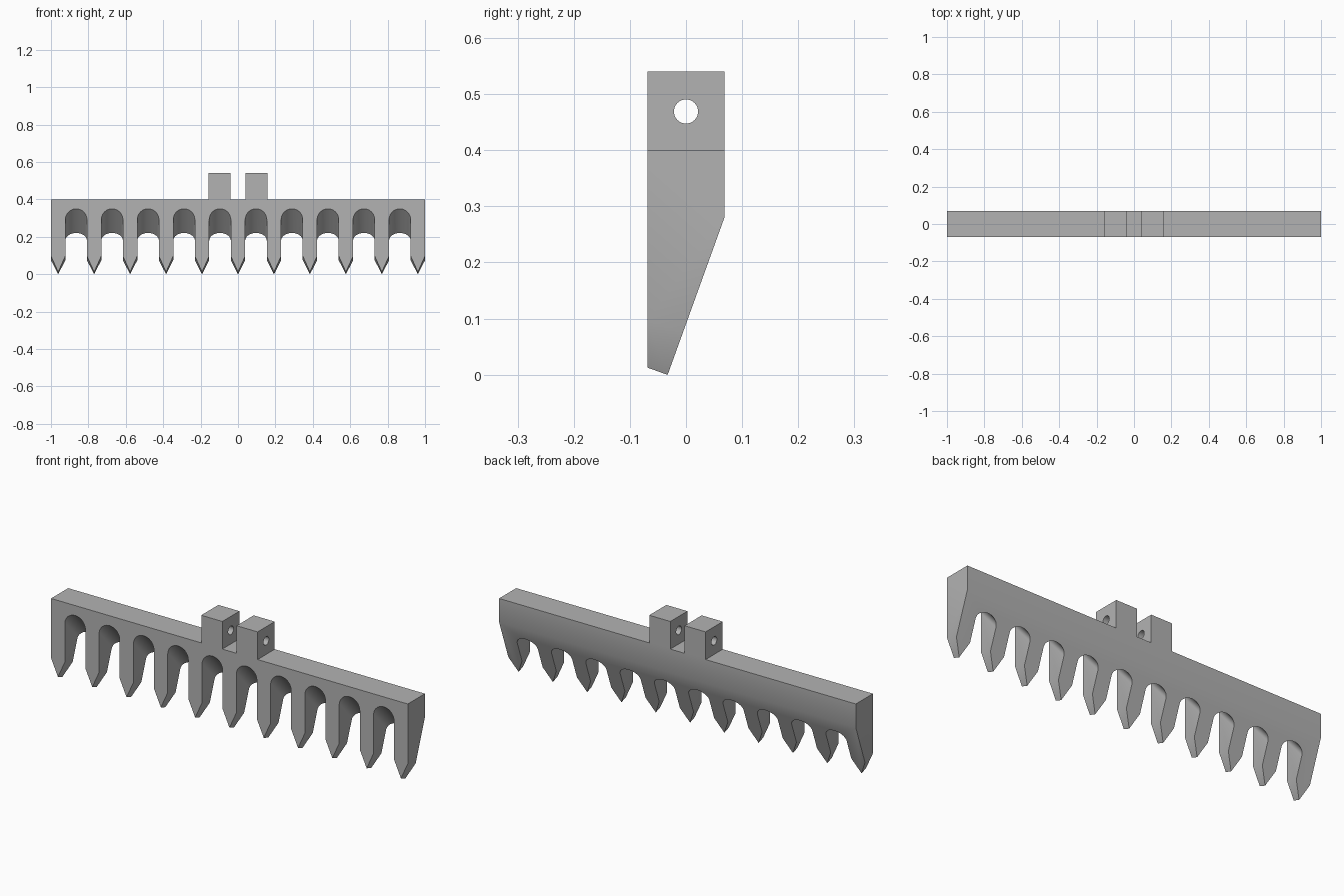
import bpy, bmesh, math

if "Cube" in bpy.data.objects:
    bpy.data.objects.remove(bpy.data.objects["Cube"], do_unlink=True)

DEPTH = 0.0685           # half thickness of the bar
TINES = 11
PITCH = 2 / (TINES - 0.6)
TIP_X = [(i - (TINES - 1) / 2) * PITCH for i in range(TINES)]
HALF = 1 - TIP_X[-1]     # half width of a tine

grey = bpy.data.materials.new("plain grey")
grey.use_nodes = True
colour = (0.45, 0.45, 0.45, 1)
grey.diffuse_color = colour
grey.node_tree.nodes["Principled BSDF"].inputs["Base Color"].default_value = colour


def prisms(name, outlines, place, start, end):
    """Extrude 2D outlines; place maps (u, v, t) to a position."""
    bm = bmesh.new()
    for pts in outlines:
        rings = [[bm.verts.new(place(u, v, t)) for u, v in pts] for t in (start, end)]
        for ring in rings:
            bm.faces.new(ring)
        n = len(pts)
        for i in range(n):
            j = (i + 1) % n
            bm.faces.new((rings[0][i], rings[0][j], rings[1][j], rings[1][i]))
    bmesh.ops.recalc_face_normals(bm, faces=bm.faces)
    mesh = bpy.data.meshes.new(name)
    bm.to_mesh(mesh)
    bm.free()
    mesh.materials.append(grey)
    obj = bpy.data.objects.new(name, mesh)
    bpy.context.collection.objects.link(obj)
    return obj


def sheared(slope):
    """Front outline swept backwards and downwards."""
    return lambda u, v, t: (u, t, v - slope * (t + DEPTH))


def along_x(u, v, t):
    return (t, u, v)


def cut(target, cutter):
    cutter.hide_render = True
    mod = target.modifiers.new("cut", 'BOOLEAN')
    mod.operation = 'DIFFERENCE'
    mod.solver = 'EXACT'
    mod.object = cutter
    bpy.context.view_layer.objects.active = target
    bpy.ops.object.modifier_apply(modifier=mod.name)
    bpy.data.objects.remove(cutter, do_unlink=True)


# Bar with two mounting lugs
lug_half = [(0.04, 0.4), (0.04, 0.54), (0.158, 0.54), (0.158, 0.4), (1, 0.4), (1, -0.1)]
outline = lug_half + [(-x, z) for x, z in reversed(lug_half)]
rake = prisms("rake_head", [outline], sheared(0), -DEPTH, DEPTH)

# Slanted back of the tines
slant = [(0.1185, 0.4185), (-0.177, -0.4), (0.3, -0.4), (0.3, 0.4185)]
cut(rake, prisms("slant_cutter", [slant], along_x, -1.2, 1.2))

# Arched slots between the tines, sloping down to the back
radius = PITCH / 2 - HALF
slots = []
for x in TIP_X[:-1]:
    mid = x + PITCH / 2
    arch = [(mid + radius * math.cos(a), 0.292 + radius * math.sin(a))
            for a in (math.pi * k / 24 for k in range(25))]
    slots.append(arch + [(mid - radius, -0.8), (mid + radius, -0.8)])
cut(rake, prisms("slot_cutter", slots, sheared(1.118), -0.2, 0.2))

# Pointed tips, cut square to the slanted back
tip_z, steep = 0.0125, 0.085 / HALF
peak = tip_z + steep * PITCH / 2
zigzag = [(TIP_X[0] - PITCH / 2, peak)]
for x in TIP_X:
    zigzag += [(x, tip_z), (x + PITCH / 2, peak)]
zigzag += [(zigzag[-1][0], -0.6), (zigzag[0][0], -0.6)]
cut(rake, prisms("tip_cutter", [zigzag], sheared(0.36), -0.2, 0.2))

# Pin hole through both lugs
hole = [(0.0215 * math.cos(a), 0.469 + 0.0215 * math.sin(a))
        for a in (math.tau * k / 32 for k in range(32))]
cut(rake, prisms("hole_cutter", [hole], along_x, -0.3, 0.3))

# Smooth arches, crisp edges
bpy.ops.object.select_all(action='DESELECT')
rake.select_set(True)
bpy.context.view_layer.objects.active = rake
bpy.ops.object.shade_smooth_by_angle(angle=math.radians(30))
